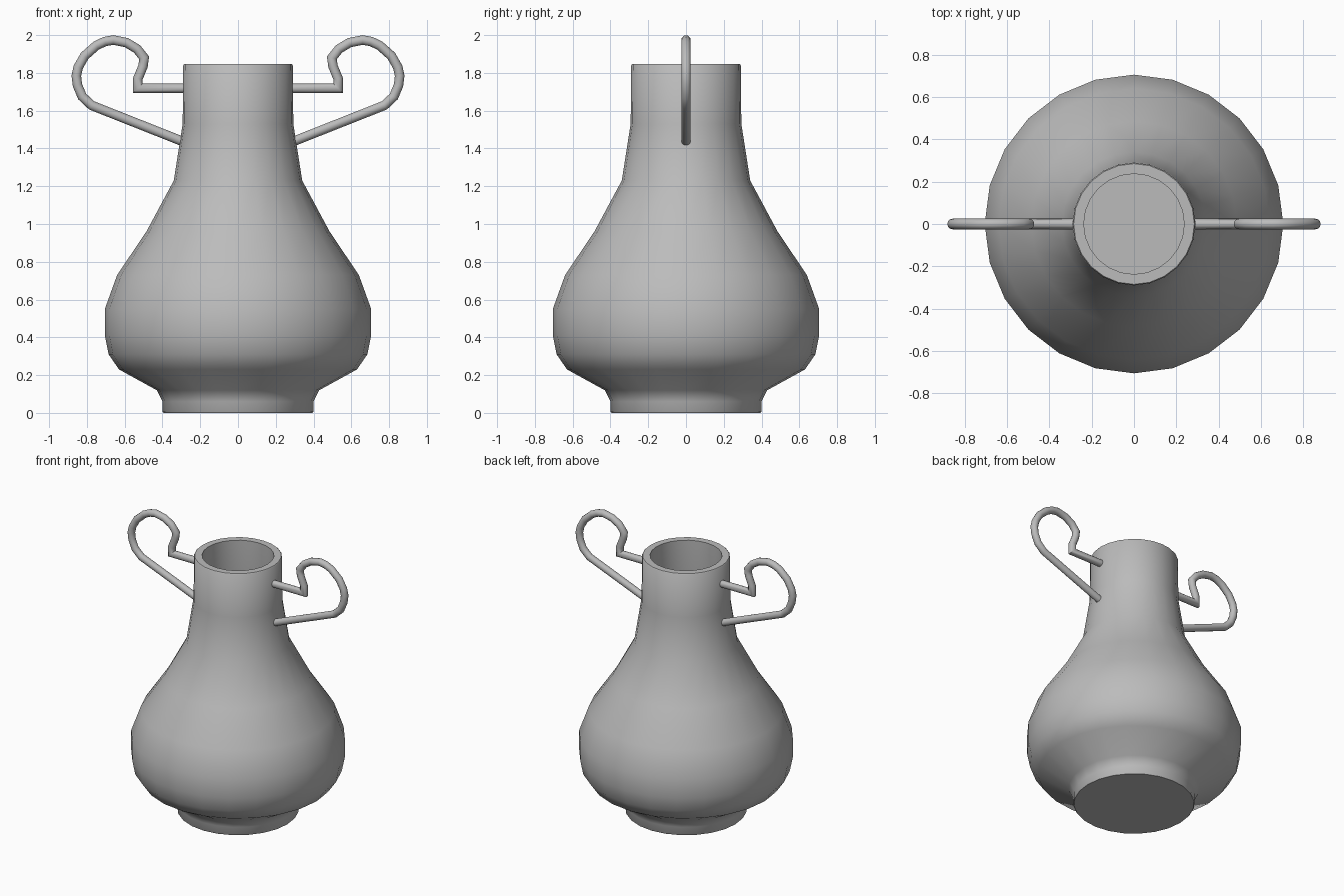
import bpy
import bmesh
import math
from mathutils import Vector

if "Cube" in bpy.data.objects:
    bpy.data.objects.remove(bpy.data.objects["Cube"], do_unlink=True)

grey = bpy.data.materials.new("plain grey")
grey.use_nodes = True
COLOUR = (0.5, 0.5, 0.5, 1)
grey.diffuse_color = COLOUR
grey.node_tree.nodes["Principled BSDF"].inputs["Base Color"].default_value = COLOUR


def finish(name, bm, angle):
    """Turn a bmesh into a smooth-shaded object with sharp edges kept."""
    bmesh.ops.remove_doubles(bm, verts=bm.verts, dist=0.0005)
    bmesh.ops.recalc_face_normals(bm, faces=bm.faces)
    mesh = bpy.data.meshes.new(name)
    bm.to_mesh(mesh)
    bm.free()
    mesh.materials.append(grey)
    obj = bpy.data.objects.new(name, mesh)
    bpy.context.collection.objects.link(obj)
    bpy.ops.object.select_all(action='DESELECT')
    obj.select_set(True)
    bpy.context.view_layer.objects.active = obj
    bpy.ops.object.shade_smooth_by_angle(angle=math.radians(angle))
    return obj


def lathe(name, profile, sides):
    """Spin an (r, z) profile around the z axis."""
    bm = bmesh.new()
    verts = [bm.verts.new((r, 0, z)) for r, z in profile]
    edges = [bm.edges.new(pair) for pair in zip(verts, verts[1:])]
    bmesh.ops.spin(bm, geom=verts + edges, cent=(0, 0, 0), axis=(0, 0, 1),
                   angle=math.tau, steps=sides, use_merge=True)
    return finish(name, bm, 50)


def tube(name, path, radius, sides, side):
    """Sweep a circle along an (x, z) path with mitred corners."""
    bm = bmesh.new()
    pts = [Vector((side * x, z)) for x, z in path]
    rings = []
    for i, p in enumerate(pts):
        before = (p - pts[i - 1]).normalized() if i else (pts[1] - p).normalized()
        after = (pts[i + 1] - p).normalized() if i < len(pts) - 1 else before
        tangent = (before + after).normalized()
        normal = Vector((-tangent.y, tangent.x)) / tangent.dot(before)
        ring = []
        for k in range(sides):
            a = math.tau * k / sides
            q = p + normal * radius * math.cos(a)
            ring.append(bm.verts.new((q.x, radius * math.sin(a), q.y)))
        rings.append(ring)
    for a, b in zip(rings, rings[1:]):
        for k in range(sides):
            n = (k + 1) % sides
            bm.faces.new((a[k], a[n], b[n], b[k]))
    bm.faces.new(rings[0])
    bm.faces.new(rings[-1])
    return finish(name, bm, 50)


# Vase body: outer wall from foot to rim, then inner wall back down to the floor
outer = [(0, 0), (0.395, 0), (0.4, 0.006), (0.4, 0.06), (0.43, 0.12), (0.63, 0.23),
         (0.685, 0.31), (0.705, 0.41), (0.705, 0.55), (0.64, 0.73), (0.485, 0.96),
         (0.34, 1.23), (0.293, 1.53), (0.29, 1.84), (0.285, 1.846)]
WALL = 0.053
inner = [(r - WALL, z) for r, z in reversed(outer[4:-2])]
lathe("vase_body", outer + [(0.237, 1.846)] + inner + [(0.34, 0.06), (0, 0.06)], 24)

# Looped handles, mirrored on both sides of the neck
handle = [(0.27, 1.718), (0.53, 1.718), (0.53, 1.77), (0.503, 1.835), (0.497, 1.88),
          (0.535, 1.927), (0.59, 1.96), (0.66, 1.974), (0.705, 1.966), (0.75, 1.945),
          (0.812, 1.89), (0.846, 1.83), (0.856, 1.785), (0.85, 1.735),
          (0.825, 1.675), (0.775, 1.628), (0.28, 1.432)]
for label, side in (("left", 1), ("right", -1)):
    tube(label + "_handle", handle, 0.025, 12, side)
